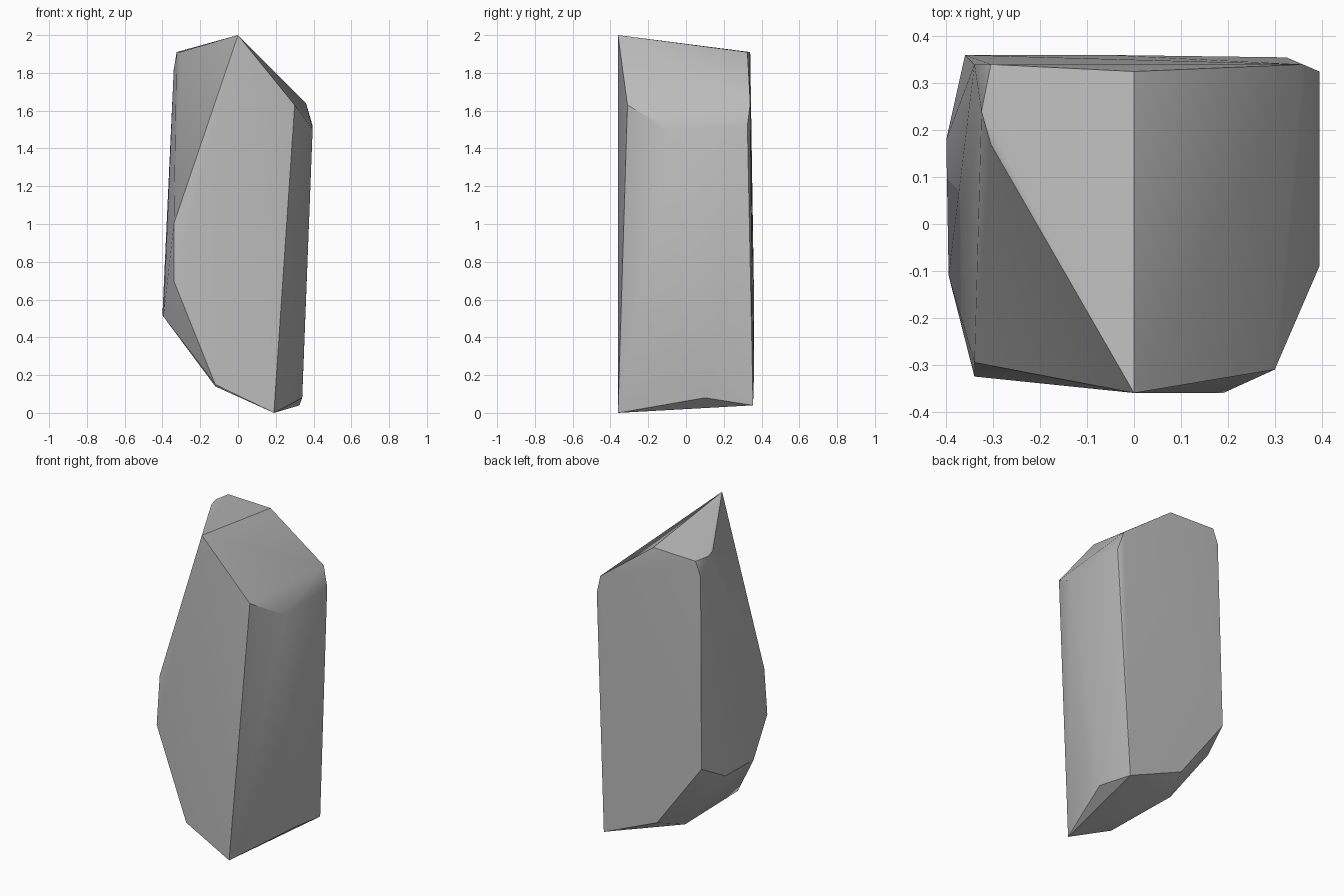
import bpy
import bmesh
import math

cube = bpy.data.objects.get("Cube")
if cube:
    bpy.data.objects.remove(cube, do_unlink=True)

# One plain stone colour
stone = bpy.data.materials.new("grey_stone")
stone.use_nodes = True
colour = (0.5, 0.5, 0.5, 1.0)
stone.diffuse_color = colour
stone.node_tree.nodes["Principled BSDF"].inputs["Base Color"].default_value = colour

# Corner points of the chiselled block, grouped by region
front_face = [(0, -.36, 2), (.30, -.31, 1.63), (.19, -.36, 0),
              (-.12, -.345, .15), (-.34, -.325, .70), (-.34, -.295, 1.0)]
crown = [(0, .325, 1.91), (-.305, .34, 1.91), (-.325, .24, 1.91), (-.305, .17, 1.91)]
back_face = [(-.34, .34, 1.82), (.36, .34, 1.64), (.395, .325, 1.52),
             (.325, .355, .04), (-.05, .36, .20), (-.36, .36, .62)]
sides = [(.395, -.09, 1.5), (.34, .10, .08), (.345, .0, .22),
         (-.40, .18, .52), (-.395, -.11, .51)]
underside = [(-.12, .18, .14)]

# Wrap the corners in a faceted skin
bm = bmesh.new()
for point in front_face + crown + back_face + sides + underside:
    bm.verts.new(point)
hull = bmesh.ops.convex_hull(bm, input=bm.verts)
spare = [g for g in hull["geom_interior"] if isinstance(g, bmesh.types.BMVert)]
bmesh.ops.delete(bm, geom=spare, context="VERTS")
bmesh.ops.recalc_face_normals(bm, faces=bm.faces)

mesh = bpy.data.meshes.new("stone_block")
bm.to_mesh(mesh)
bm.free()
mesh.materials.append(stone)
block = bpy.data.objects.new("stone_block", mesh)
bpy.context.collection.objects.link(block)

# Soften shallow facets, keep the strong edges crisp
bpy.ops.object.select_all(action="DESELECT")
block.select_set(True)
bpy.context.view_layer.objects.active = block
bpy.ops.object.shade_smooth_by_angle(angle=math.radians(30))
